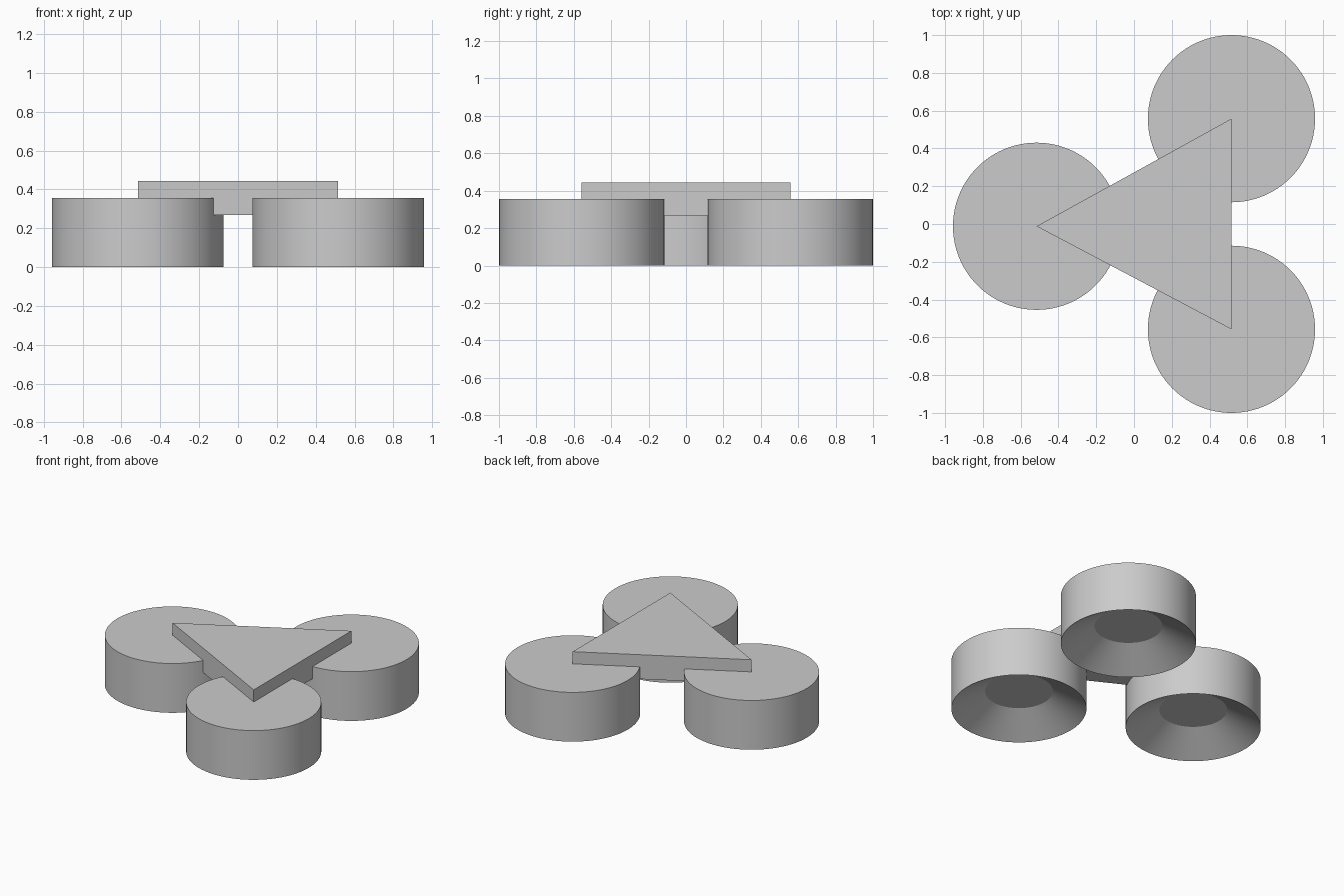
import bpy, bmesh, math

cube = bpy.data.objects.get("Cube")
if cube:
    bpy.data.objects.remove(cube, do_unlink=True)

RADIUS, HEIGHT = 0.4425, 0.356
RECESS_RADIUS, RECESS_DEPTH = 0.222, 0.132
PLATE_BOTTOM, PLATE_TOP = 0.268, 0.444
CORNERS = {
    "right": (-0.516, -0.012),
    "left_front": (0.516, -0.5575),
    "left_back": (0.516, 0.5575),
}

grey = bpy.data.materials.new("light_grey")
grey.use_nodes = True
colour = (0.6, 0.6, 0.6, 1)
grey.diffuse_color = colour
grey.node_tree.nodes["Principled BSDF"].inputs["Base Color"].default_value = colour


def add_object(name, bm, location=(0, 0, 0)):
    bmesh.ops.recalc_face_normals(bm, faces=bm.faces)
    mesh = bpy.data.meshes.new(name)
    bm.to_mesh(mesh)
    bm.free()
    mesh.materials.append(grey)
    obj = bpy.data.objects.new(name, mesh)
    obj.location = location
    bpy.context.collection.objects.link(obj)
    return obj


def turned_foot(name, centre, sides=96):
    """Round foot with a conical hollow in its underside."""
    bm = bmesh.new()
    profile = [(RADIUS, HEIGHT), (RADIUS, 0), (RECESS_RADIUS, RECESS_DEPTH)]
    rings = []
    for radius, z in profile:
        angles = [math.tau * i / sides for i in range(sides)]
        rings.append([bm.verts.new((radius * math.cos(a), radius * math.sin(a), z))
                      for a in angles])
    for upper, lower in zip(rings, rings[1:]):
        for i in range(sides):
            j = (i + 1) % sides
            bm.faces.new((upper[i], upper[j], lower[j], lower[i]))
    bm.faces.new(rings[0])
    bm.faces.new(rings[-1])
    return add_object(name, bm, (*centre, 0))


# Three hollow round feet
feet = [turned_foot(f"{side}_foot", centre) for side, centre in CORNERS.items()]

# Triangular plate joining the centres of the feet
bm = bmesh.new()
base = bm.faces.new([bm.verts.new((x, y, PLATE_BOTTOM)) for x, y in CORNERS.values()])
extruded = bmesh.ops.extrude_face_region(bm, geom=[base], use_keep_orig=True)
top = [v for v in extruded["geom"] if isinstance(v, bmesh.types.BMVert)]
bmesh.ops.translate(bm, verts=top, vec=(0, 0, PLATE_TOP - PLATE_BOTTOM))
add_object("triangular_plate", bm)

# Smooth round walls with crisp rims
bpy.ops.object.select_all(action="DESELECT")
for foot in feet:
    foot.select_set(True)
bpy.context.view_layer.objects.active = feet[0]
bpy.ops.object.shade_smooth_by_angle(angle=math.radians(25))
